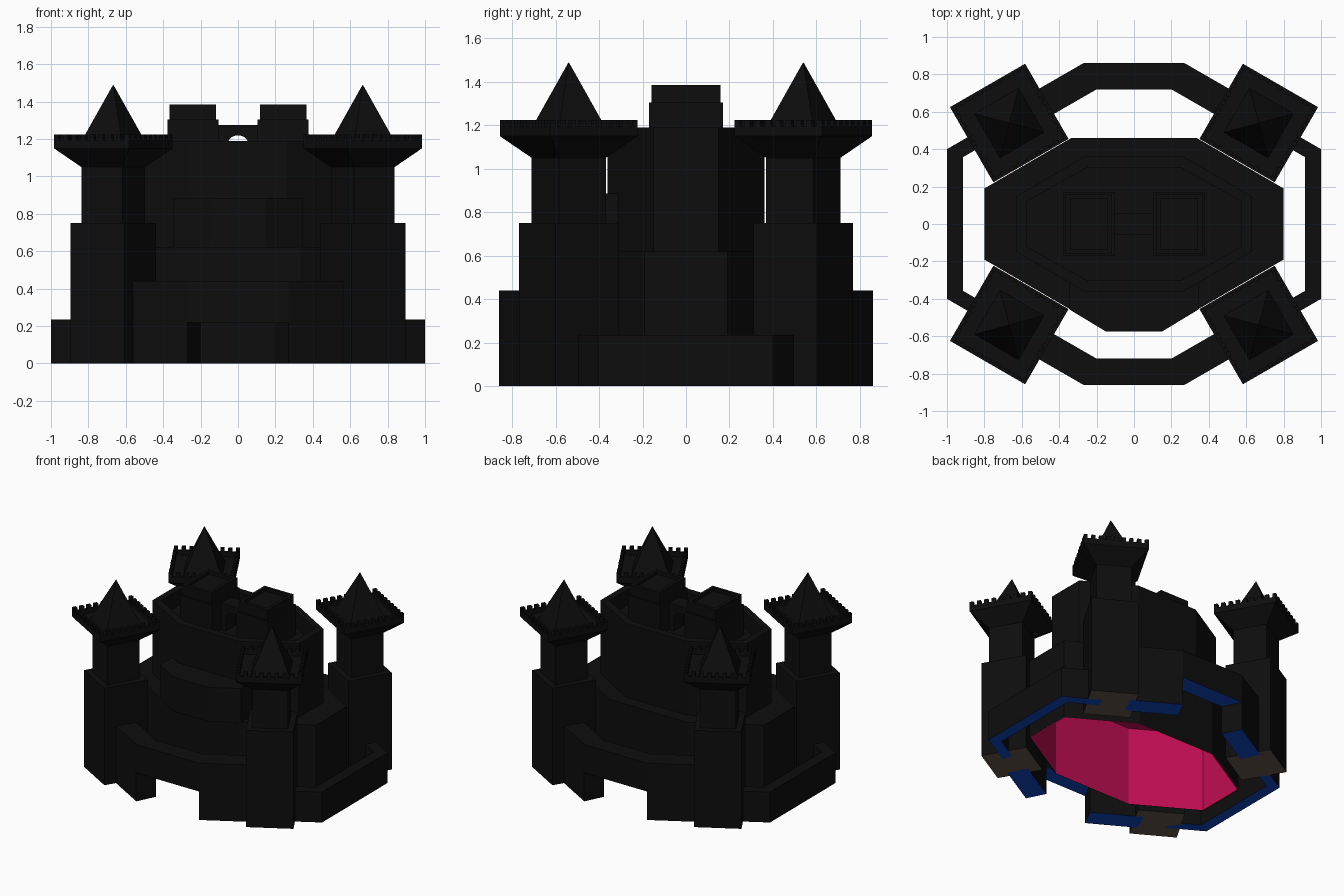
import bpy, bmesh, math
from mathutils import Vector, Matrix

if "Cube" in bpy.data.objects:
    bpy.data.objects.remove(bpy.data.objects["Cube"])


def mat(name, rgb):
    m = bpy.data.materials.new(name)
    m.diffuse_color = (*rgb, 1)
    m.use_nodes = True
    m.node_tree.nodes["Principled BSDF"].inputs["Base Color"].default_value = m.diffuse_color
    return m


BLACK = mat("black_stone", (0.004, 0.004, 0.004))
PINK = mat("pink_inside", (0.53, 0.004, 0.085))
BLUE = mat("blue_underside", (0.005, 0.06, 0.52))
BROWN = mat("brown_underside", (0.13, 0.09, 0.07))


def finish(bm, name, under=None, matrix=None):
    bmesh.ops.recalc_face_normals(bm, faces=bm.faces)
    me = bpy.data.meshes.new(name)
    if under:
        zmin = min(v.co.z for v in bm.verts)
        for f in bm.faces:
            if all(v.co.z < zmin + 1e-4 for v in f.verts):
                f.material_index = 1
    if matrix:
        bm.transform(matrix)
        if matrix.determinant() < 0:
            bmesh.ops.reverse_faces(bm, faces=bm.faces)
    bm.to_mesh(me)
    bm.free()
    me.materials.append(BLACK)
    if under:
        me.materials.append(under)
    ob = bpy.data.objects.new(name, me)
    bpy.context.collection.objects.link(ob)
    return ob


def add_prism(bm, pts, z0, z1, top=1.0, bottom=True, cap=True):
    """Outline pts lofted from z0 to z1, with the top scaled about the origin."""
    a = [bm.verts.new((x, y, z0)) for x, y in pts]
    b = [bm.verts.new((x * top, y * top, z1)) for x, y in pts]
    n = len(pts)
    for i in range(n):
        j = (i + 1) % n
        bm.faces.new((a[i], a[j], b[j], b[i]))
    if bottom:
        bm.faces.new(a[::-1])
    return bm.faces.new(b) if cap else None


def prism(name, pts, z0, z1, under=None, matrix=None, bottom=True, recess=None):
    bm = bmesh.new()
    f = add_prism(bm, pts, z0, z1, bottom=bottom)
    if recess:
        bmesh.ops.recalc_face_normals(bm, faces=bm.faces)
        bmesh.ops.inset_region(bm, faces=[f], thickness=recess[0])
        for floor in (recess[1] if len(recess) > 2 else [recess[1]]):
            ring = bmesh.ops.extrude_discrete_faces(bm, faces=[f])["faces"][0]
            bmesh.ops.translate(bm, verts=ring.verts, vec=(0, 0, floor - z1))
    return finish(bm, name, under, matrix)


def square(h):
    return [(-h, -h), (h, -h), (h, h), (-h, h)]


def rect(x0, x1, y0, y1):
    return [(x0, y0), (x1, y0), (x1, y1), (x0, y1)]


# Keep: elongated octagon, open below, with a pink inner shell
OCT = [(0.8, -0.19), (0.8, 0.19), (0.335, 0.46), (-0.335, 0.46),
       (-0.8, 0.19), (-0.8, -0.19), (-0.335, -0.46), (0.335, -0.46)]


def scaled(s):
    return [(x * s, y * s) for x, y in OCT]


prism("keep_base", OCT, 0, 0.62, bottom=False)
lining = prism("keep_lining", scaled(0.99), 0.0, 0.612, bottom=False)
lining.data.flip_normals()
lining.data.materials[0] = PINK
prism("keep_upper", scaled(0.785), 0.615, 1.19, recess=(0.06, 1.07))
prism("keep_front_bay", [(-0.345, -0.3), (-0.345, -0.457), (-0.15, -0.575),
                         (0.15, -0.575), (0.345, -0.457), (0.345, -0.3)], 0.62, 0.885)

# Roof turrets and the arched bridge between them
for side, sx in (("right", 1), ("left", -1)):
    m = Matrix.Diagonal((sx, 1, 1, 1))
    prism("turret_lower_" + side, rect(0.105, 0.378, -0.17, 0.17), 1.06, 1.305, matrix=m)
    prism("turret_upper_" + side, rect(0.117, 0.365, -0.158, 0.158), 1.30, 1.385,
          matrix=m, recess=(0.035, 1.36))
arch = [(0.06 * math.cos(t), 1.16 + 0.06 * math.sin(t))
        for t in [math.pi * i / 12 for i in range(13)]]
profile = [(-0.11, 1.06), (-0.11, 1.275), (0.11, 1.275), (0.11, 1.06), (0.06, 1.06)] \
    + arch + [(-0.06, 1.06)]
bm = bmesh.new()
add_prism(bm, profile, -0.06, 0.06)
finish(bm, "bridge", matrix=Matrix(((1, 0, 0, 0), (0, 0, 1, 0), (0, 1, 0, 0), (0, 0, 0, 1))))

# Outer walls: high at front and back over a gateway, low at the sides
for end, sy in (("back", 1), ("front", -1)):
    for side, sx in (("right", 1), ("left", -1)):
        prism(f"{end}_wall_{side}", [(0.27, 0.86), (0.2, 0.72), (0.53, 0.53), (0.6, 0.67)],
              0, 0.44, BLUE, Matrix.Diagonal((sx, sy, 1, 1)))
    prism(f"{end}_gate_span", [(-0.27, 0.86), (-0.2, 0.72), (0.2, 0.72), (0.27, 0.86)],
          0.22, 0.44, BLUE, Matrix.Diagonal((1, sy, 1, 1)))
for side, sx in (("right", 1), ("left", -1)):
    prism(f"{side}_wall", [(0.75, -0.545), (1, -0.4), (1, 0.4), (0.75, 0.545),
                           (0.72, 0.47), (0.915, 0.357), (0.915, -0.357), (0.72, -0.47)],
          0, 0.235, BLUE, Matrix.Diagonal((sx, 1, 1, 1)))


# Corner towers, turned 30 degrees
def tower(name, matrix):
    prism(name + "_base", square(0.168), 0, 0.75, BROWN, matrix)
    bm = bmesh.new()
    add_prism(bm, square(0.125), 0.74, 1.05)
    add_prism(bm, square(0.125), 1.05, 1.15, top=0.232 / 0.125)
    finish(bm, name + "_shaft", None, matrix)
    prism(name + "_parapet", square(0.232), 1.15, 1.195, None, matrix, recess=(0.025, 1.16))
    # merlons along each edge
    bm = bmesh.new()
    n, h = 8, 0.218
    for k in range(4):
        r = Matrix.Rotation(k * math.pi / 2, 2)
        for i in range(n):
            c = -h + 2 * h * i / n
            pts = [r @ Vector(p) for p in rect(c - 0.014, c + 0.014, h - 0.012, h + 0.014)]
            add_prism(bm, pts, 1.19, 1.225)
    finish(bm, name + "_merlons", None, matrix)
    # pointed roof
    bm = bmesh.new()
    add_prism(bm, square(0.137), 1.158, 1.49, top=0.004)
    finish(bm, name + "_roof", None, matrix)


for end, sy in (("back", 1), ("front", -1)):
    for side, sx in (("right", 1), ("left", -1)):
        tower(f"{end}_{side}_tower", Matrix.Diagonal((sx, sy, 1, 1))
              @ Matrix.Translation((0.667, 0.54, 0)) @ Matrix.Rotation(math.radians(-30), 4, 'Z'))
